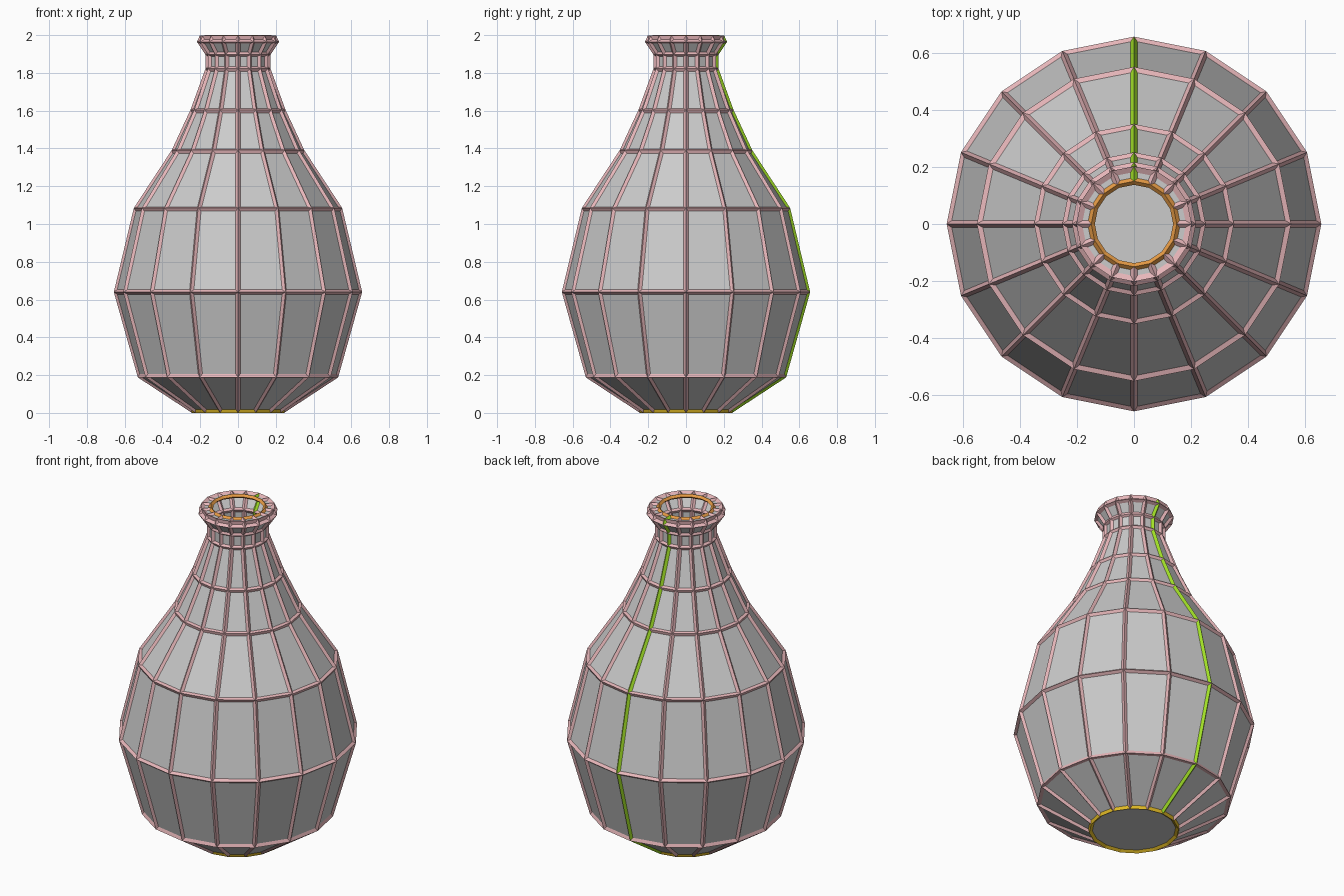
import bpy, bmesh, math

if "Cube" in bpy.data.objects:
    bpy.data.objects.remove(bpy.data.objects["Cube"])

SIDES = 16
# Outer profile (radius, height), base to inner lip
PROFILE = [(0.24, 0.012), (0.52, 0.195), (0.645, 0.64), (0.54, 1.08), (0.34, 1.385),
           (0.24, 1.60), (0.16, 1.82), (0.16, 1.90), (0.205, 1.965), (0.195, 1.988), (0.15, 1.988)]


def material(name, rgb):
    m = bpy.data.materials.new(name)
    m.diffuse_color = (*rgb, 1)
    m.use_nodes = True
    m.node_tree.nodes["Principled BSDF"].inputs["Base Color"].default_value = m.diffuse_color
    return m


def lathe():
    bm = bmesh.new()
    rings = [[bm.verts.new((r * math.cos(2 * math.pi * i / SIDES),
                            r * math.sin(2 * math.pi * i / SIDES), z))
              for i in range(SIDES)] for r, z in PROFILE]
    for a, b in zip(rings, rings[1:]):
        for i in range(SIDES):
            j = (i + 1) % SIDES
            bm.faces.new((a[i], a[j], b[j], b[i]))
    bm.faces.new(rings[0][::-1])
    bm.normal_update()
    return bm


def finish(bm, name, mats=()):
    me = bpy.data.meshes.new(name)
    bm.to_mesh(me)
    bm.free()
    for m in mats:
        me.materials.append(m)
    ob = bpy.data.objects.new(name, me)
    bpy.context.collection.objects.link(ob)
    return ob


# Grey vase skin
finish(lathe(), "vase_body")

# Raised bars along every edge
bm = lathe()
bmesh.ops.wireframe(bm, faces=bm.faces[:], thickness=0.025, offset=0.0, use_replace=True,
                    use_boundary=True, use_even_offset=True)

# Colour the base ring, mouth ring and back seam
for f in bm.faces:
    c = f.calc_center_median()
    if c.z < 0.035:
        f.material_index = 1
    elif c.z > 1.95 and math.hypot(c.x, c.y) < 0.163:
        f.material_index = 2
    elif abs(c.x) < 0.016 and c.y > 0:
        f.material_index = 3
finish(bm, "edge_bars", [material("pink", (0.80, 0.47, 0.49)),
                         material("gold", (0.80, 0.52, 0.02)),
                         material("orange", (0.80, 0.33, 0.06)),
                         material("green", (0.36, 0.75, 0.02))])
